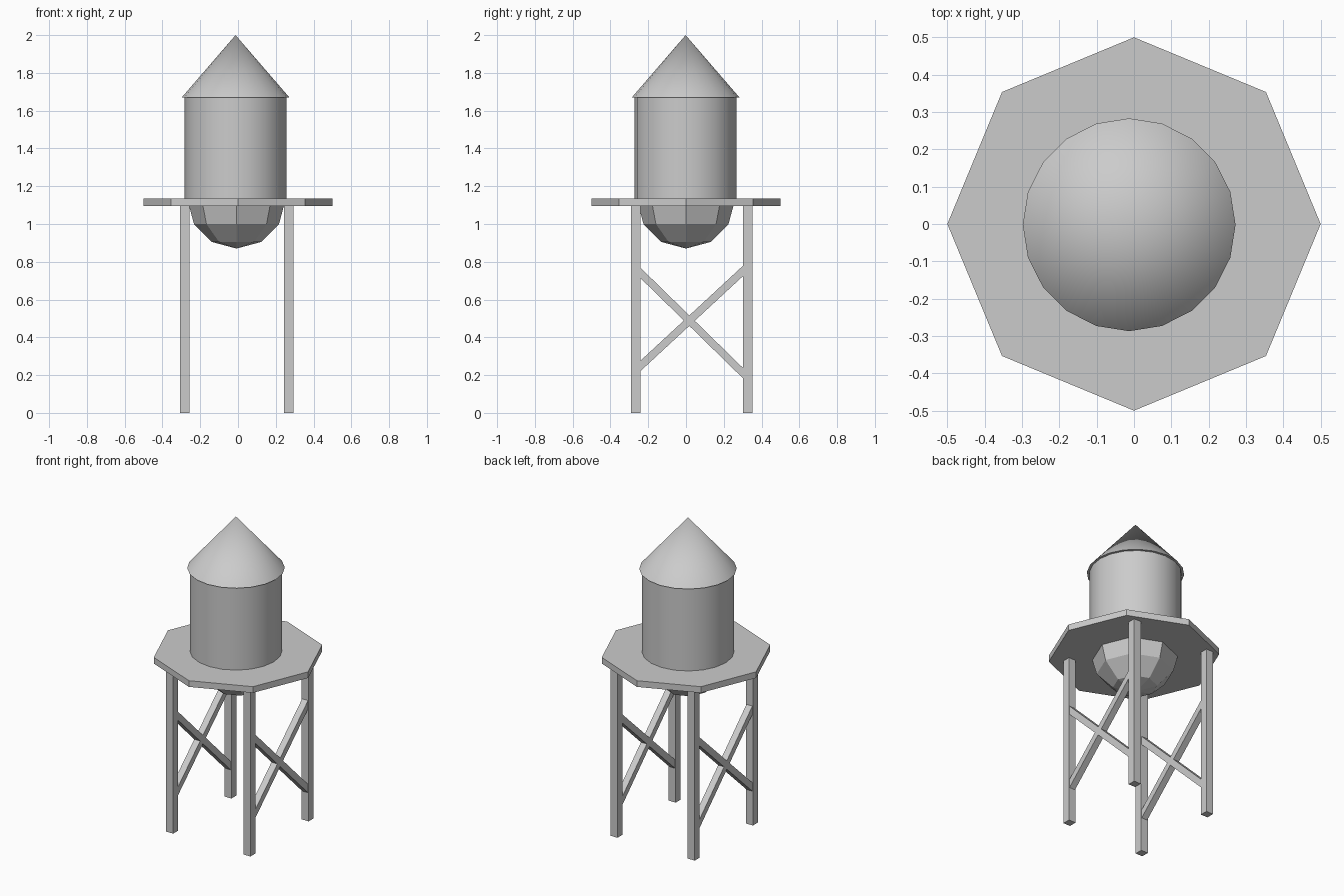
import bpy, bmesh, math
from mathutils import Vector

if "Cube" in bpy.data.objects:
    bpy.data.objects.remove(bpy.data.objects["Cube"])


def make_object(name, bm):
    bmesh.ops.recalc_face_normals(bm, faces=bm.faces)
    mesh = bpy.data.meshes.new(name)
    bm.to_mesh(mesh)
    bm.free()
    ob = bpy.data.objects.new(name, mesh)
    bpy.context.collection.objects.link(ob)
    return ob


def round_part(name, sides, r1, r2, z0, z1, x=0.0, y=0.0, smooth=False):
    bm = bmesh.new()
    bmesh.ops.create_cone(bm, cap_ends=True, segments=sides, radius1=r1,
                          radius2=r2, depth=z1 - z0)
    bmesh.ops.translate(bm, verts=bm.verts, vec=(x, y, (z0 + z1) / 2))
    ob = make_object(name, bm)
    if smooth:
        bpy.ops.object.select_all(action='DESELECT')
        bpy.context.view_layer.objects.active = ob
        ob.select_set(True)
        bpy.ops.object.shade_smooth_by_angle(angle=math.radians(35))
    return ob


def box(name, lo, hi):
    bm = bmesh.new()
    bmesh.ops.create_cube(bm, size=1)
    lo, hi = Vector(lo), Vector(hi)
    for v in bm.verts:
        v.co = (lo + hi) / 2 + v.co * (hi - lo)
    return make_object(name, bm)


def brace(name, x, p0, p1, width=0.042, height=0.055):
    # slanted bar with vertical ends, running along y
    bm = bmesh.new()
    bmesh.ops.create_cube(bm, size=1)
    for v in bm.verts:
        y, z = p0 if v.co.y < 0 else p1
        v.co = (x + v.co.x * width, y, z + v.co.z * height)
    return make_object(name, bm)


# Tank, roof and platform
TX = -0.013
round_part("tank", 20, 0.27, 0.27, 1.12, 1.68, TX, -0.002, smooth=True)
round_part("roof", 20, 0.285, 0.0, 1.67, 2.0, TX, -0.002, smooth=True)
round_part("platform", 8, 0.5, 0.5, 1.095, 1.135)

# Faceted bowl under the tank
bm = bmesh.new()
bmesh.ops.create_uvsphere(bm, u_segments=8, v_segments=6, radius=0.26)
bmesh.ops.translate(bm, verts=bm.verts, vec=(-0.008, 0, 1.13))
make_object("tank_bowl", bm)

# Legs and the crossed braces on the left and right sides
H = 0.025
for side, x in (("left", -0.283), ("right", 0.268)):
    for end, y in (("front", -0.267), ("back", 0.326)):
        box(f"{end}_{side}_leg", (x - H, y - H, 0), (x + H, y + H, 1.10))
    brace(f"{side}_falling_brace", x, (-0.285, 0.784), (0.34, 0.173))
    brace(f"{side}_rising_brace", x, (-0.285, 0.208), (0.34, 0.787))
